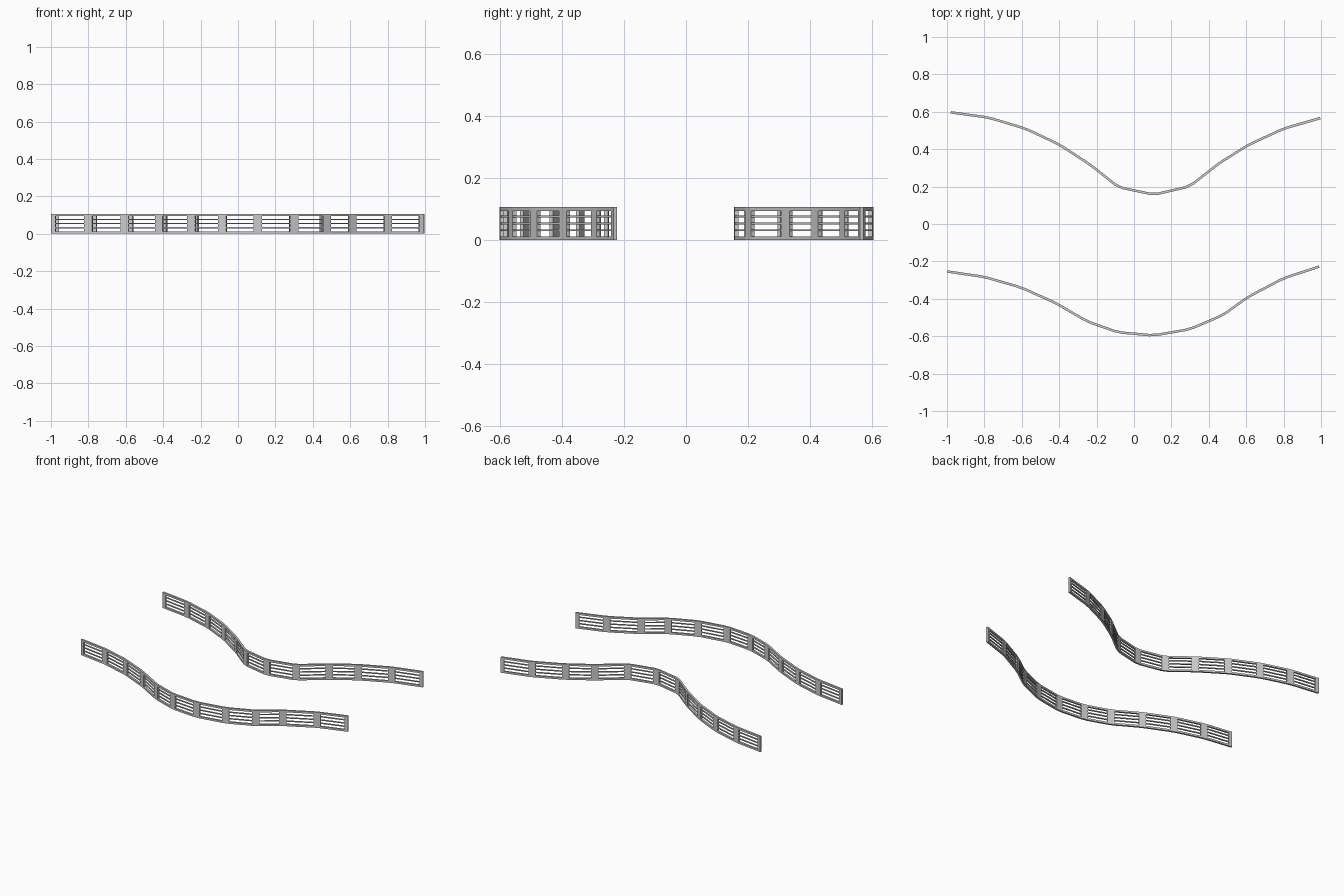
import bpy, bmesh
from mathutils import Vector

if "Cube" in bpy.data.objects:
    bpy.data.objects.remove(bpy.data.objects["Cube"])

HEIGHT, RAIL, STILE = 0.106, 0.012, 0.023
FRAME_HALF, BAR_HALF = 0.0065, 0.004

back_path = [(-0.980, 0.597), (-0.778, 0.569), (-0.583, 0.511), (-0.40, 0.425),
             (-0.230, 0.314), (-0.083, 0.197), (0.107, 0.157), (0.297, 0.201),
             (0.457, 0.326), (0.61, 0.422), (0.80, 0.510), (0.996, 0.566)]
front_path = [(-0.998, -0.254), (-0.80, -0.283), (-0.605, -0.339), (-0.42, -0.422),
              (-0.25, -0.521), (-0.085, -0.579), (0.105, -0.596), (0.30, -0.562),
              (0.475, -0.487), (0.61, -0.390), (0.80, -0.290), (0.99, -0.228)]


def strip(bm, pts, z0, z1, half):
    """Rectangular bar swept along a polyline with mitred corners."""
    rings = []
    for i, p in enumerate(pts):
        a = (p - pts[i - 1]).normalized() if i else None
        b = (pts[i + 1] - p).normalized() if i < len(pts) - 1 else None
        t = ((a or b) + (b or a)).normalized()
        n = Vector((-t.y, t.x)) * (half / t.dot(a or b))
        rings.append([bm.verts.new((q.x, q.y, z)) for q, z in
                      ((p - n, z0), (p + n, z0), (p + n, z1), (p - n, z1))])
    for r, s in zip(rings, rings[1:]):
        for k in range(4):
            m = (k + 1) % 4
            bm.faces.new((r[k], r[m], s[m], s[k]))
    bm.faces.new(rings[0][::-1])
    bm.faces.new(rings[-1])


def make(name, strips):
    bm = bmesh.new()
    for s in strips:
        strip(bm, *s)
    bmesh.ops.recalc_face_normals(bm, faces=bm.faces)
    me = bpy.data.meshes.new(name)
    bm.to_mesh(me)
    bm.free()
    bpy.context.collection.objects.link(bpy.data.objects.new(name, me))


def fence(label, path):
    pts = [Vector(p) for p in path]
    # each joint is a flat post that cuts the corner between two panels
    posts, line = [], []
    for i, p in enumerate(pts):
        before = p + (pts[i - 1] - p).normalized() * STILE if i else p
        after = p + (pts[i + 1] - p).normalized() * STILE if i < len(pts) - 1 else p
        posts.append(([before, after], RAIL, HEIGHT - RAIL, FRAME_HALF))
        line += [before, after]
    make(label + "_posts", posts)
    # top and bottom rails
    make(label + "_rails", [(line, 0, RAIL, FRAME_HALF),
                            (line, HEIGHT - RAIL, HEIGHT, FRAME_HALF)])
    # three thin horizontal bars
    make(label + "_bars", [(line, z - 0.003, z + 0.003, BAR_HALF)
                           for z in (0.032, 0.054, 0.076)])


fence("back_fence", back_path)
fence("front_fence", front_path)
